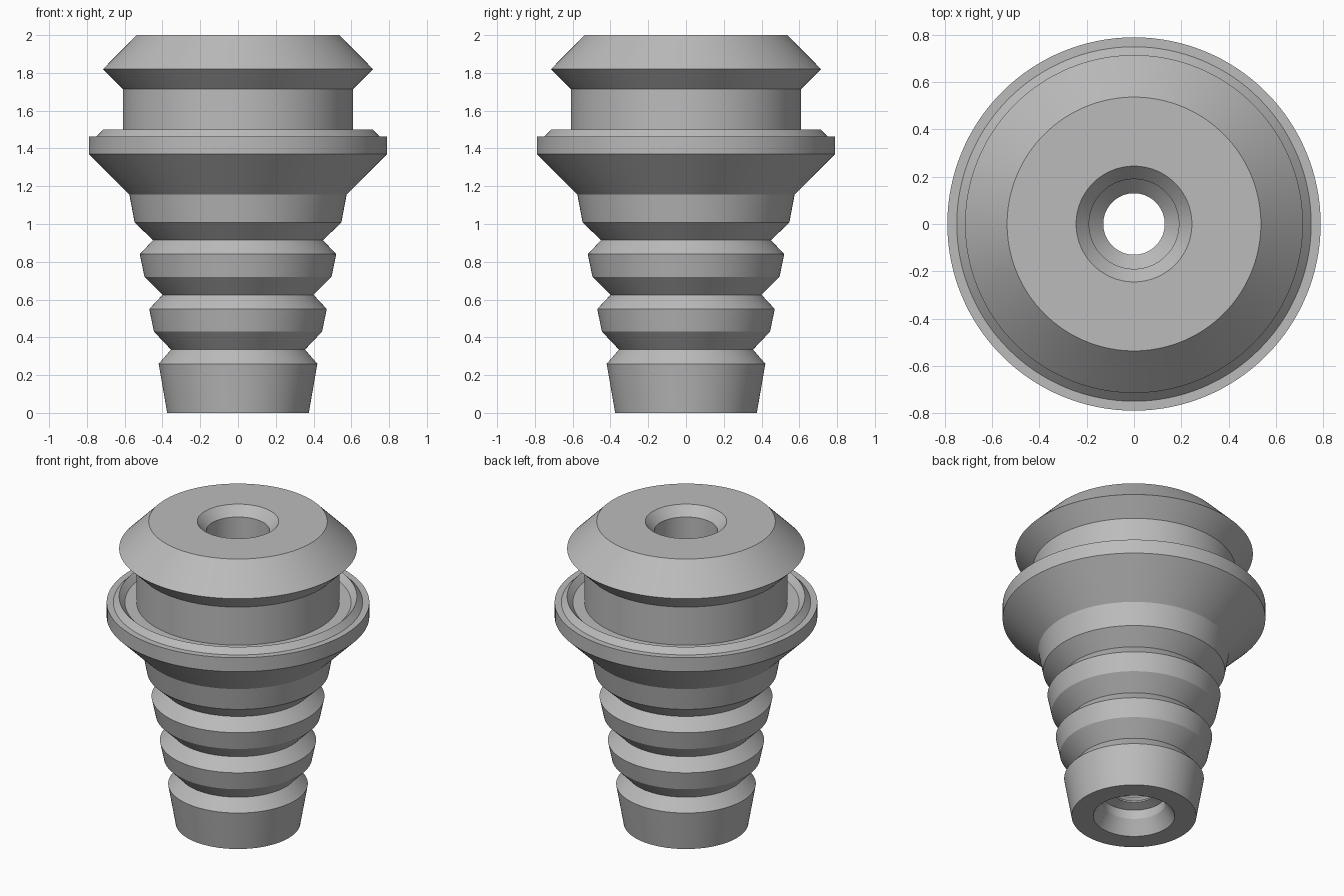
import bpy, bmesh, math

cube = bpy.data.objects.get("Cube")
if cube:
    bpy.data.objects.remove(cube, do_unlink=True)

SEGMENTS = 128

# Single grey finish
grey = bpy.data.materials.new("plain_grey")
grey.use_nodes = True
colour = (0.5, 0.5, 0.5, 1)
grey.diffuse_color = colour
grey.node_tree.nodes["Principled BSDF"].inputs["Base Color"].default_value = colour


def lathe(name, profile):
    """Spin a closed (radius, height) outline around the z axis."""
    bm = bmesh.new()
    verts = [bm.verts.new((r, 0, z)) for r, z in profile]
    edges = [bm.edges.new((a, b)) for a, b in zip(verts, verts[1:] + verts[:1])]
    bmesh.ops.spin(bm, geom=verts + edges, cent=(0, 0, 0), axis=(0, 0, 1),
                   angle=math.tau, steps=SEGMENTS, use_merge=True)
    bmesh.ops.remove_doubles(bm, verts=bm.verts, dist=0.0001)
    bmesh.ops.recalc_face_normals(bm, faces=bm.faces)
    mesh = bpy.data.meshes.new(name)
    bm.to_mesh(mesh)
    bm.free()
    obj = bpy.data.objects.new(name, mesh)
    bpy.context.collection.objects.link(obj)
    mesh.materials.append(grey)
    bpy.ops.object.select_all(action="DESELECT")
    obj.select_set(True)
    bpy.context.view_layer.objects.active = obj
    bpy.ops.object.shade_smooth_by_angle(angle=math.radians(10))
    return obj


# Tapered foot, then the barbs of the stem
outline = [(0.375, 0), (0.42, 0.26), (0.355, 0.335)]
for i in range(2):
    r, z = 0.05 * i, 0.29 * i
    outline += [(0.445 + r, 0.43 + z), (0.47 + r, 0.55 + z), (0.4 + r, 0.625 + z)]
outline += [(0.547, 1.007), (0.575, 1.155)]

# Flange with a raised sealing lip
outline += [(0.79, 1.37), (0.79, 1.463), (0.75, 1.463), (0.715, 1.5),
            (0.68, 1.463)]

# Neck and bevelled head
outline += [(0.61, 1.463), (0.61, 1.715), (0.715, 1.82), (0.537, 2)]

# Countersunk bore with a narrow throat
outline += [(0.245, 2), (0.19, 1.94), (0.19, 0.24), (0.13, 0.18),
            (0.13, 0.17), (0.19, 0.15), (0.19, 0.09), (0.245, 0)]

lathe("barbed_plug", outline)
